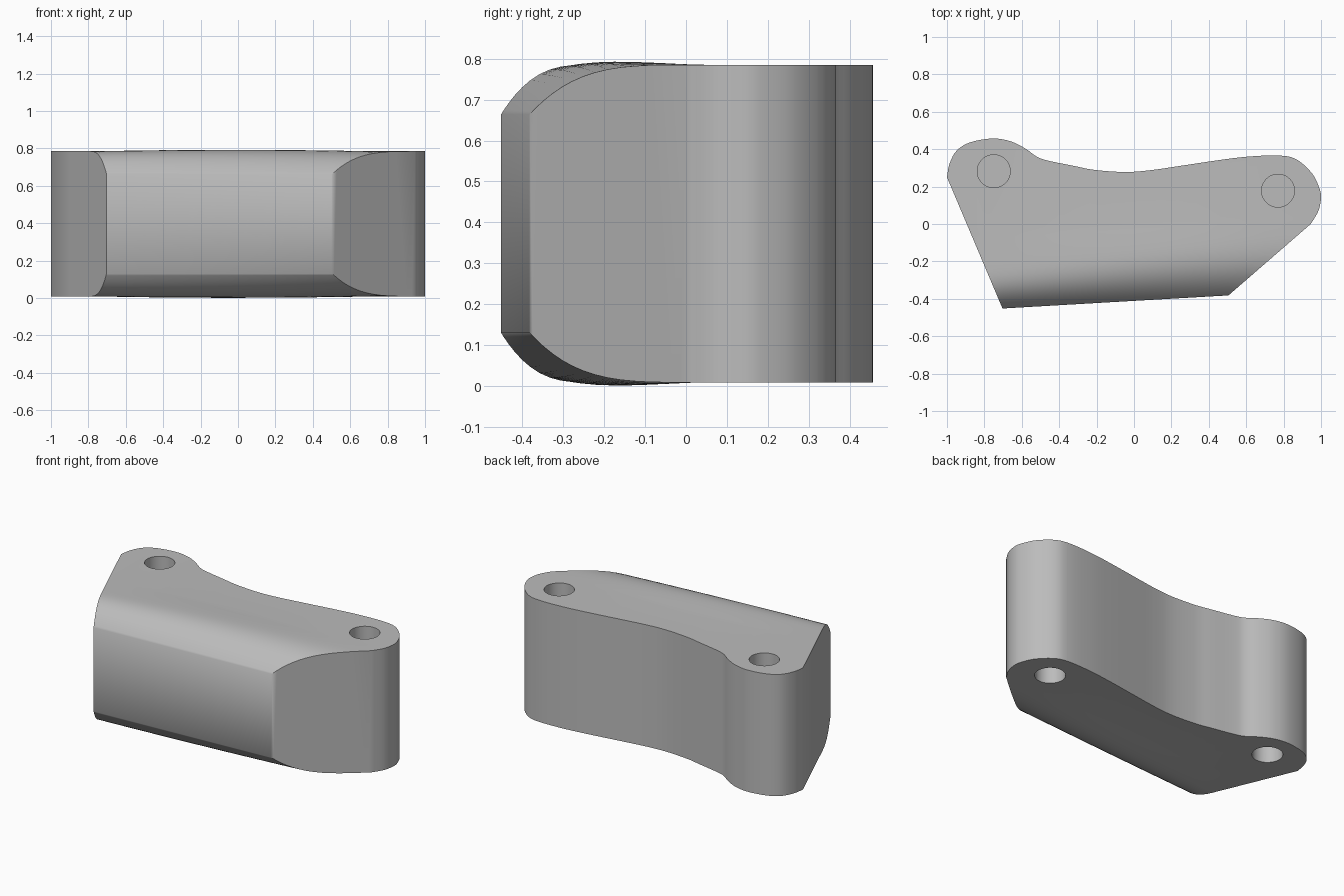
import bpy, bmesh, math
from mathutils import Vector

if "Cube" in bpy.data.objects:
    bpy.data.objects.remove(bpy.data.objects["Cube"])

MID = 0.397          # mid-height of the block
FLAT, NOSE = 0.388, 0.267   # half height of the block and of its front face

grey = bpy.data.materials.new("plain grey")
grey.use_nodes = True
colour = (0.5, 0.5, 0.5, 1)
grey.diffuse_color = colour
grey.node_tree.nodes["Principled BSDF"].inputs["Base Color"].default_value = colour


def loft(name, rings):
    """Skin closed rings of equal size and cap both ends."""
    bm = bmesh.new()
    rows = [[bm.verts.new(p) for p in ring] for ring in rings]
    n = len(rows[0])
    for a, b in zip(rows, rows[1:]):
        for i in range(n):
            j = (i + 1) % n
            bm.faces.new((a[i], a[j], b[j], b[i]))
    bm.faces.new(rows[0])
    bm.faces.new(rows[-1])
    bmesh.ops.recalc_face_normals(bm, faces=bm.faces)
    mesh = bpy.data.meshes.new(name)
    bm.to_mesh(mesh)
    bm.free()
    mesh.materials.append(grey)
    obj = bpy.data.objects.new(name, mesh)
    bpy.context.collection.objects.link(obj)
    return obj


def smooth_curve(points, steps=5):
    """Catmull-Rom curve through the points."""
    pts = [Vector(p) for p in points]
    pts = [2 * pts[0] - pts[1]] + pts + [2 * pts[-1] - pts[-2]]
    out = []
    for a, b, c, d in zip(pts, pts[1:], pts[2:], pts[3:]):
        for k in range(steps):
            t = k / steps
            out.append(0.5 * (2 * b + (c - a) * t + (2 * a - 5 * b + 4 * c - d) * t * t
                              + (3 * b - a - 3 * c + d) * t ** 3))
    return out + [pts[-2]]


def boolean(target, tool, operation):
    mod = target.modifiers.new(operation.lower(), "BOOLEAN")
    mod.operation, mod.object, mod.solver = operation, tool, "EXACT"
    bpy.context.view_layer.objects.active = target
    bpy.ops.object.modifier_apply(modifier=mod.name)
    bpy.data.objects.remove(tool)


# Plan outline: two rounded lugs, a hollow back and a straight front
back = [(-1, .25), (-.987, .32), (-.95, .39), (-.88, .435), (-.762, .457), (-.666, .444),
        (-.585, .406), (-.516, .358), (-.452, .337), (-.318, .31), (-.21, .289), (-.05, .278),
        (.083, .287), (.243, .31), (.457, .342), (.618, .361), (.778, .366), (.869, .345),
        (.95, .273), (.99, .195), (1, .14), (.985, .068), (.945, 0)]
outline = smooth_curve(back) + [Vector((.442, -.45)), Vector((.4, -.6)), Vector((-.64, -.6))]
# Straight ends run past the front face, which the rounded section trims
outline[-3] = Vector((.945, 0)).lerp(Vector((.507, -.38)), 1.6)
outline[-1] = Vector((-1, .25)).lerp(Vector((-.703, -.452)), 1.25)
body = loft("clamp_body", [[(p.x, p.y, z) for p in outline] for z in (-.3, 1.1)])


# Rounded front section, slightly swollen at mid-width
def section(x):
    reach = .28 + .07 * x
    swell = .008 * max(0, 1 - (x / .75) ** 2)
    half = []
    for d in [.42 * (k / 16) ** 1.5 for k in range(17)] + [1.3]:
        t = max(0, 1 - d / reach)
        h = NOSE + (FLAT - NOSE) * (1 - t ** 3)
        h += swell * math.sin(math.pi * min(d / .42, 1))
        half.append((d - .411 + .058 * x, h))
    return ([(x, y, MID + h) for y, h in half]
            + [(x, y, MID - h) for y, h in reversed(half)])


sweep = loft("front_rounding", [section(-1.2 + .1 * k) for k in range(25)])
boolean(body, sweep, "INTERSECT")

# Blind bolt holes in both lugs, above and below
for cx, cy in ((-.75, .282), (.77, .178)):
    for z0, z1 in ((.55, 1), (-.2, .245)):
        ring = [(cx + .088 * math.cos(a), cy + .088 * math.sin(a))
                for a in (math.tau * k / 40 for k in range(40))]
        drill = loft("bolt_hole", [[(x, y, z) for x, y in ring] for z in (z0, z1)])
        boolean(body, drill, "DIFFERENCE")

# Smooth curved walls, crisp rims
bpy.ops.object.select_all(action="DESELECT")
body.select_set(True)
bpy.context.view_layer.objects.active = body
bpy.ops.object.shade_smooth_by_angle(angle=math.radians(46))
